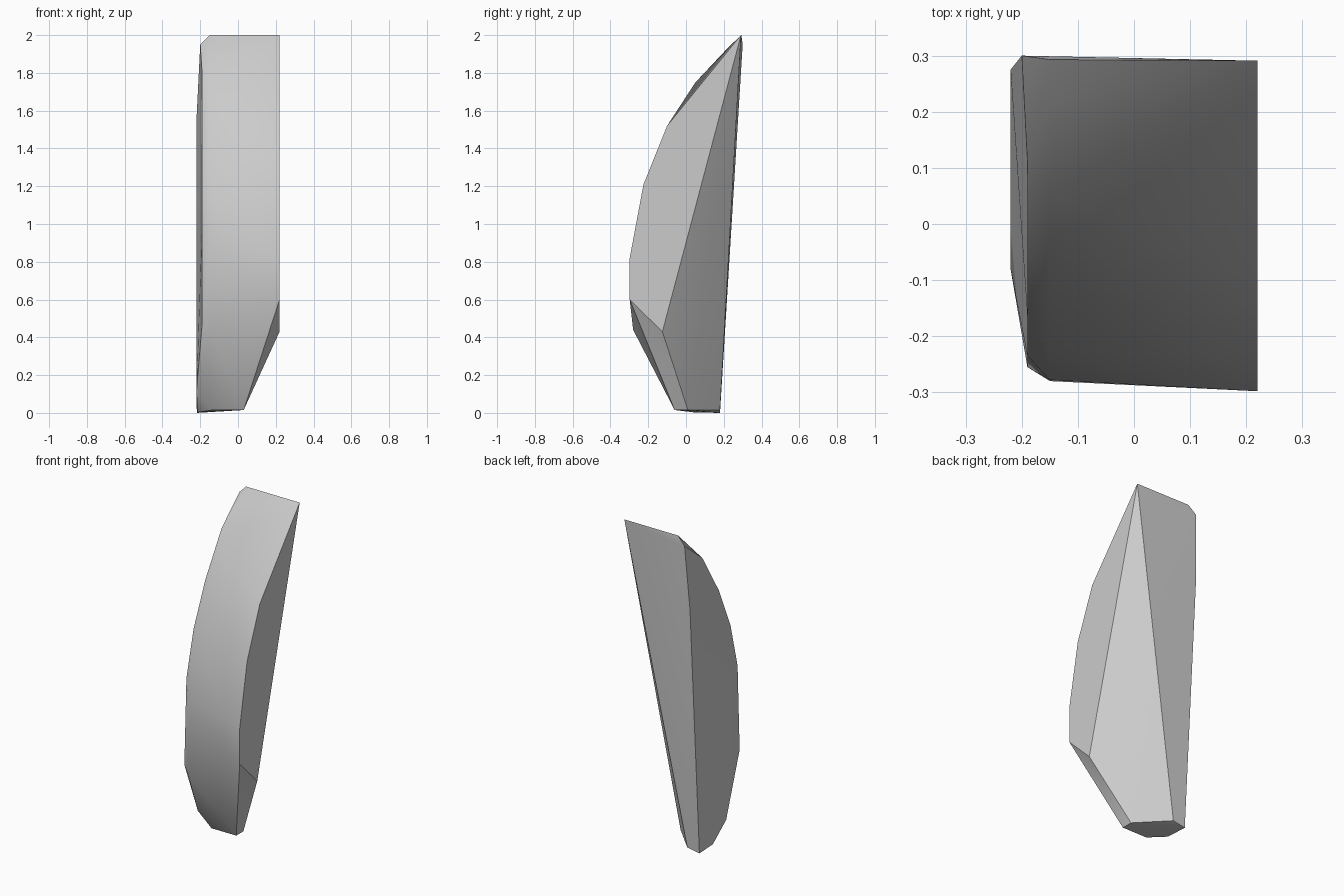
import bpy, bmesh, math

if "Cube" in bpy.data.objects:
    bpy.data.objects.remove(bpy.data.objects["Cube"], do_unlink=True)

grey = bpy.data.materials.new("stone_grey")
grey.use_nodes = True
colour = (0.6, 0.6, 0.6, 1)
grey.diffuse_color = colour
grey.node_tree.nodes["Principled BSDF"].inputs["Base Color"].default_value = colour


def section(x, profile):
    """Place a (y, z) profile on the plane at x."""
    return [(x, y, z) for y, z in profile]


points = []
# Flat left side, with its curved front edge
points += section(0.22, [(0.291, 2), (-0.1, 1.52), (-0.225, 1.21),
                         (-0.298, 0.82), (-0.298, 0.6), (-0.125, 0.43)])
# Crest of the curved front, just inside the right-hand bevel
points += section(-0.15, [(0.293, 2), (0.21, 1.92), (0.05, 1.75), (-0.115, 1.48),
                          (-0.235, 1.15), (-0.278, 0.9), (-0.28, 0.44)])
# Right side, outside the bevel
points += section(-0.19, [(0.11, 1.8), (-0.05, 1.54), (-0.165, 1.28),
                          (-0.235, 1.0), (-0.255, 0.47)])
points += [(-0.2, 0.3, 1.95), (-0.22, 0.275, 1.55), (-0.22, -0.08, 0.11)]
# Small faceted foot
points += [(0.03, 0.01, 0.015), (0.03, -0.06, 0.015), (-0.14, -0.06, 0.015),
           (-0.213, 0.04, 0.003), (-0.218, 0.18, 0), (-0.135, 0.18, 0.015)]

# Wrap the outline in a closed faceted block
bm = bmesh.new()
for p in points:
    bm.verts.new(p)
hull = bmesh.ops.convex_hull(bm, input=bm.verts[:])
loose = {g for g in hull["geom_interior"] + hull["geom_unused"]
         if isinstance(g, bmesh.types.BMVert)}
bmesh.ops.delete(bm, geom=list(loose), context='VERTS')
bmesh.ops.dissolve_limit(bm, angle_limit=math.radians(1),
                         verts=bm.verts[:], edges=bm.edges[:])
bmesh.ops.recalc_face_normals(bm, faces=bm.faces[:])
mesh = bpy.data.meshes.new("carved_block")
bm.to_mesh(mesh)
bm.free()
mesh.materials.append(grey)

block = bpy.data.objects.new("carved_block", mesh)
bpy.context.collection.objects.link(block)
bpy.ops.object.select_all(action='DESELECT')
block.select_set(True)
bpy.context.view_layer.objects.active = block
bpy.ops.object.shade_smooth_by_angle(angle=math.radians(30))
